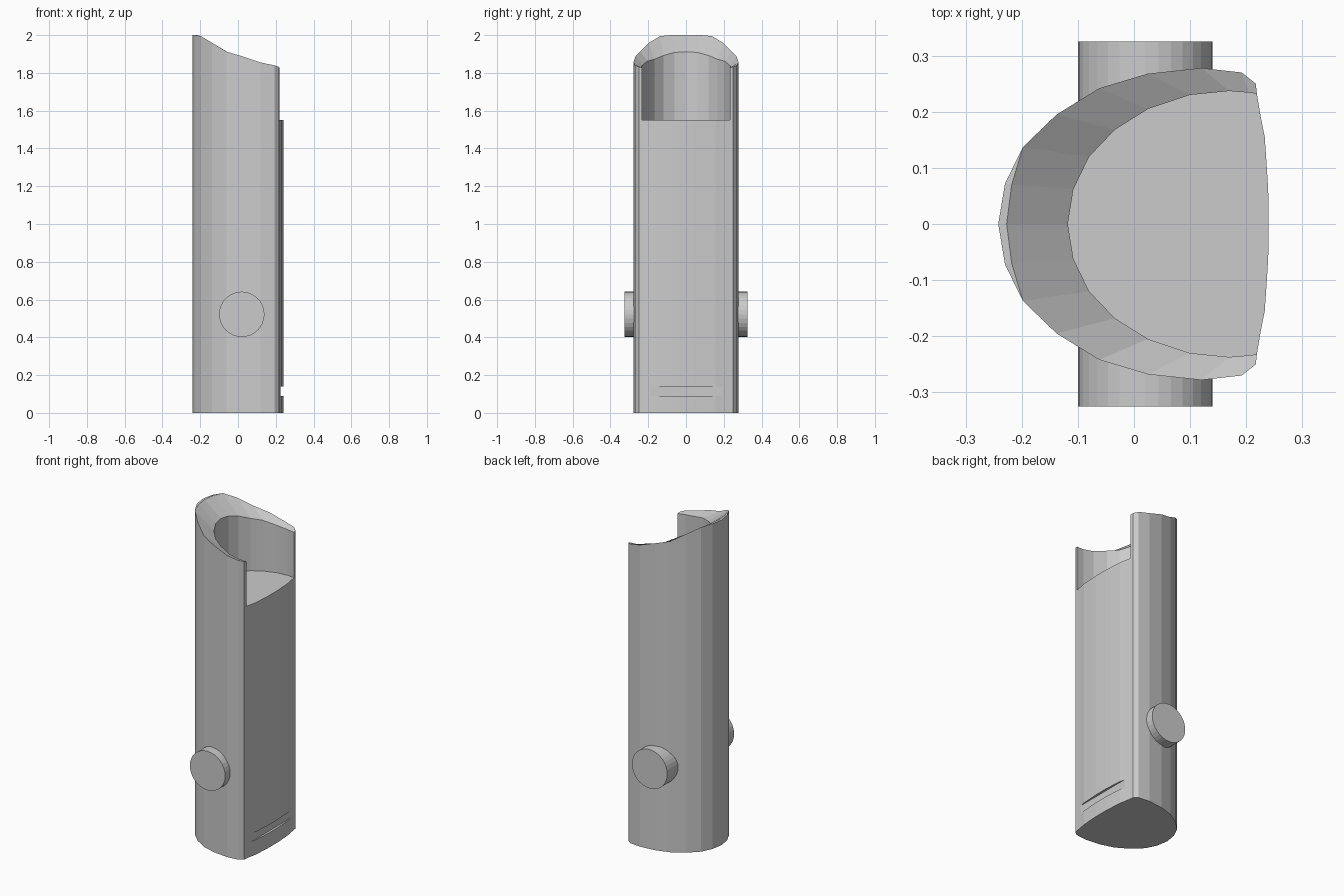
import bpy, bmesh, math
from mathutils import Matrix

if "Cube" in bpy.data.objects:
    bpy.data.objects.remove(bpy.data.objects["Cube"])

# Half profiles (x, y, z of rim), from the rear centre line round to the front edge
OUTER = [(-.242, 0, 2.0), (-.23, .072, 2.0), (-.198, .137, 1.995), (-.138, .195, 1.96),
         (-.062, .242, 1.913), (.025, .268, 1.887), (.12, .278, 1.855), (.192, .27, 1.84),
         (.217, .25, 1.832)]
INNER = [(-.118, 0, 1.912), (-.108, .062, 1.908), (-.08, .12, 1.892), (-.034, .168, 1.872),
         (.025, .205, 1.862), (.1, .23, 1.842), (.17, .237, 1.832), (.205, .234, 1.829),
         (.219, .232, 1.828)]
# Flat crest at the rear of the rim; it merges with the outer edge further on
CREST = [(-.227, 0, 2.0), (-.218, .07, 2.0), (-.198, .137, 1.995)] + OUTER[3:]
FRONT = [(.24, 0), (.24, .04), (.238, .08), (.233, .155), (.226, .19), (.219, .232)]
FLOOR_Z = 1.55
GROOVE_X = .226


def mirrored(half):
    """Full profile running from -y to +y."""
    return [(p[0], -p[1], *p[2:]) for p in reversed(half[1:])] + list(half)


def finish(name, bm):
    bmesh.ops.remove_doubles(bm, verts=bm.verts, dist=1e-5)
    bmesh.ops.recalc_face_normals(bm, faces=bm.faces)
    mesh = bpy.data.meshes.new(name)
    bm.to_mesh(mesh)
    bm.free()
    obj = bpy.data.objects.new(name, mesh)
    bpy.context.collection.objects.link(obj)
    return obj


def row(bm, pts):
    return [bm.verts.new(p) for p in pts]


def bridge(bm, a, b):
    for i in range(len(a) - 1):
        bm.faces.new((a[i], a[i + 1], b[i + 1], b[i]))


# Body: outer shell, sloping rim, open pocket and bowed front panel
bm = bmesh.new()
outer, inner, crest, front = map(mirrored, (OUTER, INNER, CREST, FRONT))
shell = [row(bm, [(x, y, 0) for x, y, z in outer]), row(bm, outer), row(bm, crest),
         row(bm, inner), row(bm, [(x, y, FLOOR_Z) for x, y, z in inner])]
for a, b in zip(shell, shell[1:]):
    bridge(bm, a, b)

# Front panel with a shallow thumb groove near the foot
panel = []
for z, limit in ((0, 1), (.09, 1), (.09, GROOVE_X), (.14, GROOVE_X), (.14, 1), (FLOOR_Z, 1)):
    panel.append(row(bm, [(min(x, limit), y, z) for x, y in front]))
for a, b in zip(panel, panel[1:]):
    bridge(bm, a, b)

# Narrow strips between shell and panel, pocket floor and base
for end in (0, -1):
    bm.faces.new((shell[0][end], shell[1][end], shell[3][end], shell[4][end], panel[0][end]))
bm.faces.new(shell[4] + panel[-1][::-1][1:-1])
bm.faces.new(shell[0] + panel[0][::-1])
finish("body", bm)

# Round side buttons
for side, name in ((-1, "button_front"), (1, "button_back")):
    bm = bmesh.new()
    place = Matrix.Translation((.02, side * .27, .522)) @ Matrix.Rotation(math.pi / 2, 4, 'X')
    bmesh.ops.create_cone(bm, cap_ends=True, segments=32, radius1=.12, radius2=.12,
                          depth=.11, matrix=place)
    finish(name, bm)
